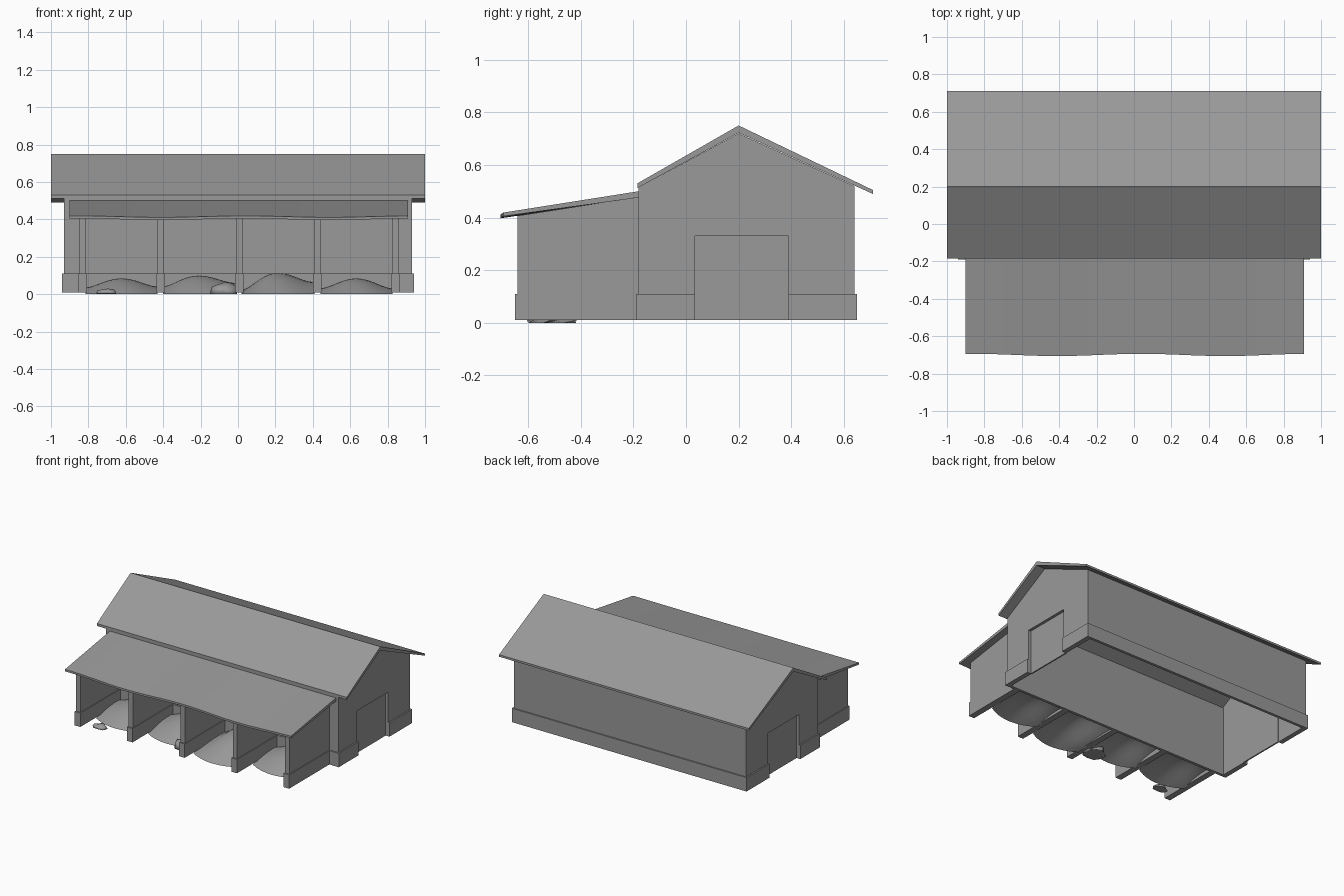
import bpy, bmesh, math
from mathutils import Vector

cube = bpy.data.objects.get("Cube")
if cube:
    bpy.data.objects.remove(cube)

GREY = (0.32, 0.32, 0.32, 1.0)
mat = bpy.data.materials.new("plain grey")
mat.use_nodes = True
mat.diffuse_color = GREY
mat.node_tree.nodes["Principled BSDF"].inputs["Base Color"].default_value = GREY


def finish(name, bm, smooth=False):
    bmesh.ops.recalc_face_normals(bm, faces=bm.faces)
    mesh = bpy.data.meshes.new(name)
    bm.to_mesh(mesh)
    bm.free()
    mesh.materials.append(mat)
    for p in mesh.polygons:
        p.use_smooth = smooth
    obj = bpy.data.objects.new(name, mesh)
    bpy.context.collection.objects.link(obj)
    return obj


def profile(name, points, x0, x1):
    """Side profile in (y, z), extruded from x0 to x1."""
    bm = bmesh.new()
    face = bm.faces.new([bm.verts.new((x0, y, z)) for y, z in points])
    ext = bmesh.ops.extrude_face_region(bm, geom=[face])["geom"]
    verts = [g for g in ext if isinstance(g, bmesh.types.BMVert)]
    bmesh.ops.translate(bm, verts=verts, vec=(x1 - x0, 0, 0))
    return finish(name, bm)


def box(name, x, y, z):
    return profile(name, [(y[0], z[0]), (y[1], z[0]), (y[1], z[1]), (y[0], z[1])], *x)


FLOOR, PLINTH = 0.01, 0.11
FRONT, BACK, END = -0.18, 0.64, 0.93
DOOR, DOOR_TOP = (0.035, 0.39), 0.33

# Main hall: long walls and their plinths, open underneath
box("front_wall", (-END, END), (FRONT, FRONT + 0.01), (FLOOR, 0.515))
box("back_wall", (-END, END), (BACK - 0.01, BACK), (FLOOR, 0.52))
box("front_plinth", (-0.94, 0.94), (FRONT - 0.01, FRONT), (FLOOR, PLINTH))
box("back_plinth", (-0.94, 0.94), (BACK, BACK + 0.01), (FLOOR, PLINTH))

# Gable ends with a recessed door between plinth pieces
gable = [(FRONT, FLOOR), (DOOR[0], FLOOR), (DOOR[0], DOOR_TOP), (DOOR[1], DOOR_TOP),
         (DOOR[1], FLOOR), (BACK, FLOOR), (BACK, 0.52), (0.2, 0.72), (FRONT, 0.515)]
for side, s in (("left", 1), ("right", -1)):
    profile(side + "_gable", gable, s * 0.905, s * END)
    box(side + "_door", (s * 0.9, s * 0.91), DOOR, (FLOOR, DOOR_TOP))
    for part, y in (("front", (FRONT, DOOR[0])), ("back", (DOOR[1], BACK))):
        box(f"{side}_{part}_end_plinth", (s * END, s * 0.94), y, (FLOOR, PLINTH))

# Main roof: one bent slab with overhangs
profile("main_roof", [(-0.185, 0.53), (0.2, 0.75), (0.71, 0.505), (0.71, 0.49),
                      (0.2, 0.722), (-0.185, 0.512)], -1, 1)

# Lean-to: partitions with plinths
for i in range(5):
    x = -0.83 + i * 0.418
    profile(f"partition_{i + 1}", [(-0.64, FLOOR), (FRONT, FLOOR), (FRONT, 0.478),
                                   (-0.64, 0.407)], x - 0.0175, x + 0.0175)
    box(f"partition_plinth_{i + 1}", (x - 0.0225, x + 0.0225), (-0.65, FRONT), (FLOOR, PLINTH))


# Lean-to roof: slab with a gently wavering front edge
def lean_roof():
    bm = bmesh.new()
    rows = []
    n = 28
    for i in range(n + 1):
        x = -0.9 + 1.81 * i / n
        wave = math.sin(x * 7.0 + 1.3)
        y, dz = -0.7 + 0.006 * wave, 0.004 * wave
        rows.append([bm.verts.new(co) for co in (
            (x, y, 0.415 + dz), (x, FRONT, 0.5), (x, FRONT, 0.476), (x, y, 0.401 + dz))])
    for a, b in zip(rows, rows[1:]):
        for k in range(4):
            bm.faces.new((a[k], a[k - 1], b[k - 1], b[k]))
    bm.faces.new(rows[0])
    bm.faces.new(rows[-1])
    return finish("lean_to_roof", bm)


lean_roof()


# Heaps lying in the bays, open underneath
def heap(name, x0, x1, y0, peak, left, right):
    bm = bmesh.new()
    n, m = 12, 8
    grid = []
    for i in range(n + 1):
        u = i / n
        ends = left * (1 - u) + right * u
        h = ends + (peak - ends) * math.sin(math.pi * u) ** 1.5
        front = y0 + 0.06 * (2 * u - 1) ** 2
        grid.append([bm.verts.new((x0 + (x1 - x0) * u, front + (-0.2 - front) * j / m,
                                   h * math.sin(math.pi * 0.6 * j / m))) for j in range(m + 1)])
    for a, b in zip(grid, grid[1:]):
        for j in range(m):
            bm.faces.new((a[j], b[j], b[j + 1], a[j + 1]))
    bmesh.ops.recalc_face_normals(bm, faces=bm.faces)
    if sum(f.normal.z for f in bm.faces) < 0:
        bmesh.ops.reverse_faces(bm, faces=bm.faces)
    return finish(name, bm, True)


heap("heap_1", -0.815, -0.43, -0.52, 0.085, 0.035, 0.04)
heap("heap_2", -0.4, -0.015, -0.52, 0.1, 0.04, 0.06)
heap("heap_3", 0.02, 0.41, -0.6, 0.115, 0.02, 0.065)
heap("heap_4", 0.44, 0.825, -0.52, 0.085, 0.03, 0.03)


# Loose clumps fallen from the heaps
def clump(name, centre, size):
    bm = bmesh.new()
    bmesh.ops.create_icosphere(bm, subdivisions=2, radius=1)
    for v in bm.verts:
        v.co *= 1 + 0.15 * math.sin(5 * v.co.x + 3 * v.co.y)
        v.co.z = max(v.co.z, 0)
        v.co = Vector(c + s * p for c, s, p in zip(centre, size, v.co))
    return finish(name, bm, True)


clump("small_clump", (-0.7, -0.57, 0.005), (0.055, 0.035, 0.025))
clump("large_clump", (-0.07, -0.49, 0), (0.075, 0.07, 0.065))
